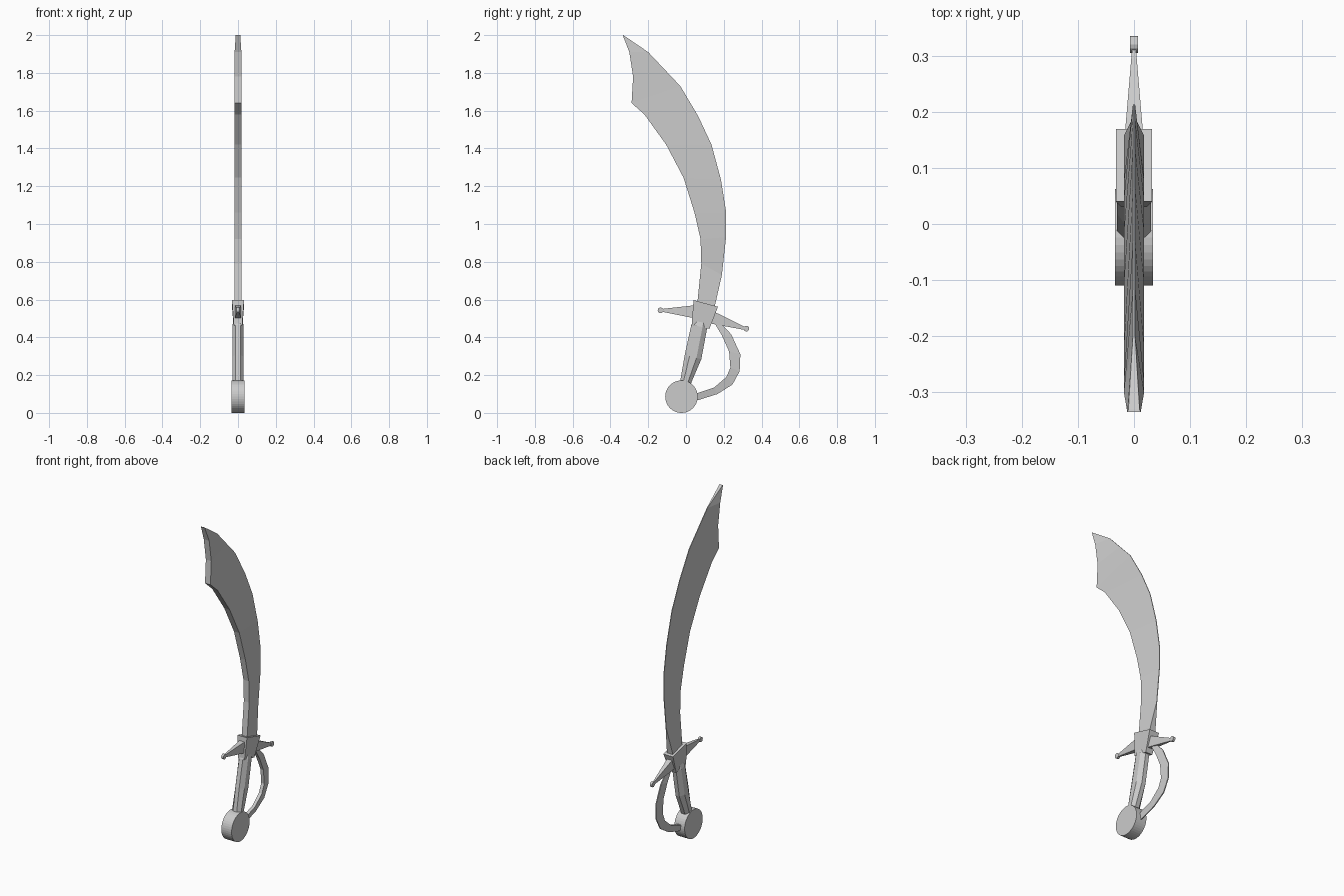
import bpy, bmesh, math
from mathutils import Vector


def loft(name, rings):
    """Skin a list of equal-sized vertex rings and cap both ends."""
    bm = bmesh.new()
    vs = [[bm.verts.new(p) for p in r] for r in rings]
    n = len(rings[0])
    for a, b in zip(vs, vs[1:]):
        for i in range(n):
            j = (i + 1) % n
            bm.faces.new((a[i], a[j], b[j], b[i]))
    bm.faces.new(vs[0])
    bm.faces.new(vs[-1])
    bmesh.ops.recalc_face_normals(bm, faces=bm.faces)
    me = bpy.data.meshes.new(name)
    bm.to_mesh(me)
    bm.free()
    ob = bpy.data.objects.new(name, me)
    bpy.context.collection.objects.link(ob)
    return ob


def strip(name, stations):
    """Each station: (y, z, half thickness) of one edge, then of the other."""
    return loft(name, [[(-h, y, z), (h, y, z), (k, v, w), (-k, v, w)]
                       for y, z, h, v, w, k in stations])


def disc(name, y, z, radius, width, sides):
    bpy.ops.mesh.primitive_cylinder_add(vertices=sides, radius=radius, depth=width,
                                        location=(0, y, z), rotation=(0, math.pi / 2, 0))
    bpy.context.object.name = name


# Blade: thick back on the inner curve, thin cutting edge on the outer curve
T, E = 0.018, 0.002
strip("blade", [
    (0.058, 0.56, T, 0.147, 0.54, T),
    (0.062, 0.60, T, 0.157, 0.585, T),
    (0.081, 0.79, T, 0.19, 0.73, E),
    (0.077, 0.92, T, 0.212, 0.93, E),
    (0.045, 1.06, T, 0.213, 1.06, E),
    (-0.013, 1.245, T, 0.185, 1.235, E),
    (-0.105, 1.42, T, 0.135, 1.42, E),
    (-0.22, 1.58, T, 0.065, 1.57, E),
    (-0.288, 1.64, T, -0.03, 1.73, E),
    (-0.28, 1.78, T, -0.115, 1.82, E),
    (-0.30, 1.91, T, -0.20, 1.91, E),
    (-0.335, 2.0, 0.012, -0.331, 1.999, 0.01),
])

# Collar between blade and grip
strip("collar", [(0.03, 0.463, 0.022, 0.124, 0.445, 0.022),
                 (0.04, 0.597, 0.032, 0.169, 0.562, 0.032)])

# Cross guard arms with small end knobs
strip("front_guard_arm", [(0.05, 0.50, 0.018, 0.05, 0.57, 0.018),
                          (-0.13, 0.536, 0.004, -0.13, 0.55, 0.004)])
strip("rear_guard_arm", [(0.12, 0.475, 0.018, 0.14, 0.54, 0.018),
                         (0.312, 0.439, 0.003, 0.317, 0.453, 0.003)])
disc("front_guard_knob", -0.135, 0.543, 0.015, 0.014, 12)
disc("rear_guard_knob", 0.32, 0.446, 0.015, 0.014, 12)

# Knuckle guard, thin on its outer edge
inner = [(0.115, 0.51), (0.145, 0.485), (0.19, 0.41), (0.228, 0.325), (0.235, 0.24),
         (0.214, 0.19), (0.15, 0.135), (0.04, 0.098)]
outer = [(0.14, 0.52), (0.178, 0.482), (0.24, 0.415), (0.288, 0.31), (0.284, 0.22),
         (0.246, 0.15), (0.167, 0.10), (0.04, 0.06)]
strip("knuckle_guard", [(*a, 0.01, *b, 0.003) for a, b in zip(inner, outer)])

# Eight-sided curved grip: centre y, z, half width, half depth, tilt
rings = []
for y, z, hx, hy, tilt in [(0.077, 0.49, 0.022, 0.035, -0.2), (0.07, 0.458, 0.03, 0.042, -0.2),
                           (0.037, 0.295, 0.03, 0.044, -0.25), (-0.003, 0.16, 0.03, 0.028, -0.25)]:
    ring = []
    for i in range(8):
        a = math.pi / 8 + i * math.pi / 4
        s = 1 / math.cos(math.pi / 8)
        d = hy * s * math.sin(a)
        ring.append(Vector((hx * s * math.cos(a), y + d, z + d * tilt)))
    rings.append(ring)
loft("grip", rings)

# Round flat pommel
disc("pommel", -0.024, 0.086, 0.086, 0.068, 40)
